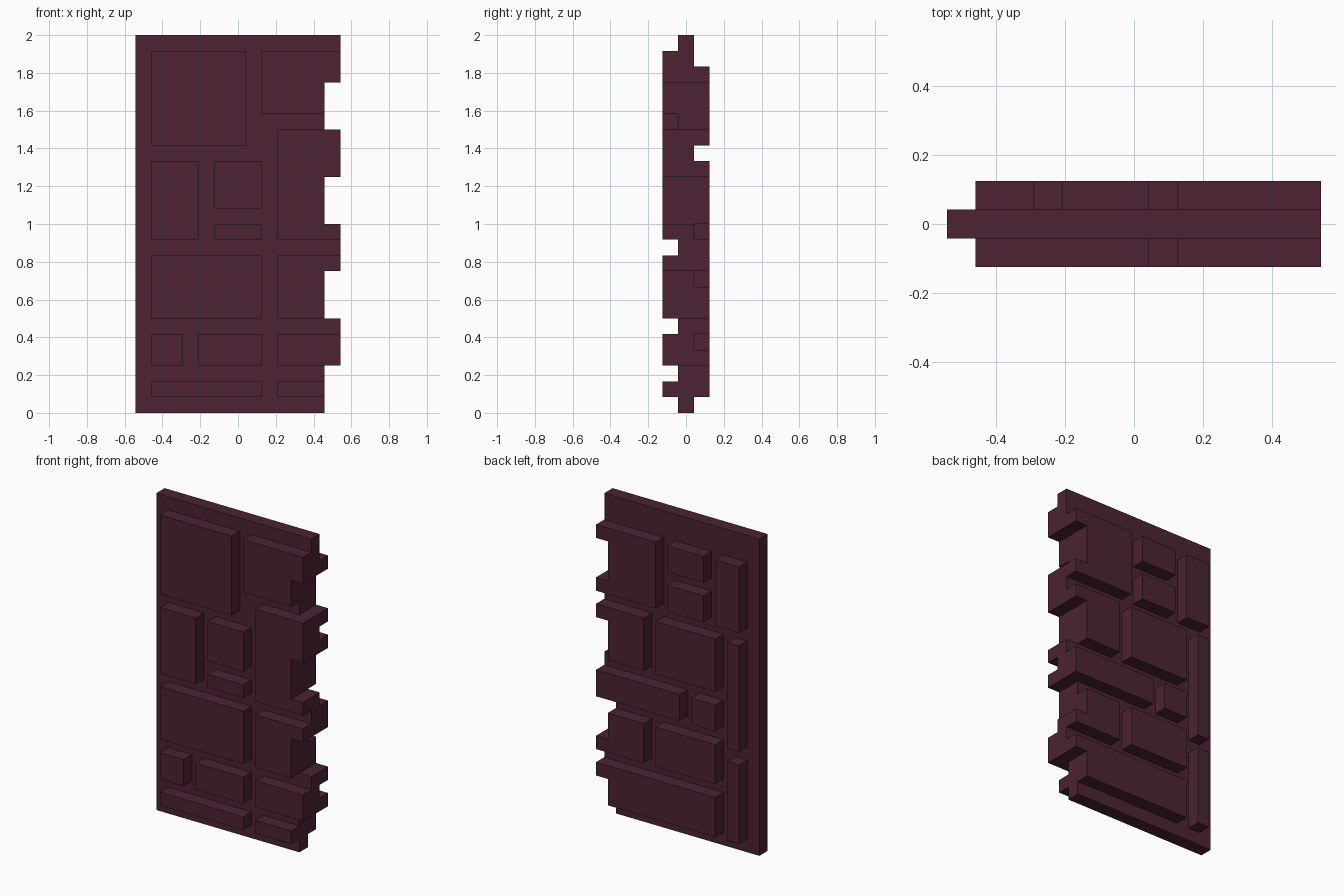
import bpy
import bmesh

cube = bpy.data.objects.get("Cube")
if cube:
    bpy.data.objects.remove(cube, do_unlink=True)

U = 1 / 24           # module of the brick grid
EDGE, NOTCH, STEP = 13, 11, 6   # toothed edge: outer x, inner x, tooth height

plum = bpy.data.materials.new("dark plum")
plum.use_nodes = True
COLOUR = (0.072, 0.0165, 0.034, 1)
plum.diffuse_color = COLOUR
bsdf = next(n for n in plum.node_tree.nodes if n.type == 'BSDF_PRINCIPLED')
bsdf.inputs["Base Color"].default_value = COLOUR
bsdf.inputs["Roughness"].default_value = 0.8


def outline(x0, x1, z0, z1):
    """Rectangle whose right side follows the teeth if it reaches the edge."""
    if x1 < EDGE:
        return [(x0, z0), (x1, z0), (x1, z1), (x0, z1)]
    levels = [z0] + [z for z in range(0, 49, STEP) if z0 < z < z1] + [z1]
    pts = [(x0, z0)]
    for low, high in zip(levels, levels[1:]):
        x = EDGE if (low // STEP) % 2 else NOTCH
        pts += [(x, low), (x, high)]
    return pts + [(x0, z1)]


def slab(name, rect, y0, y1):
    """Extrude an outline from y0 to y1."""
    bm = bmesh.new()
    face = bm.faces.new([bm.verts.new((x * U, y0 * U, z * U)) for x, z in outline(*rect)])
    result = bmesh.ops.extrude_face_region(bm, geom=[face], use_keep_orig=True)
    moved = [g for g in result["geom"] if isinstance(g, bmesh.types.BMVert)]
    bmesh.ops.translate(bm, vec=(0, (y1 - y0) * U, 0), verts=moved)
    bmesh.ops.recalc_face_normals(bm, faces=bm.faces)
    mesh = bpy.data.meshes.new(name)
    bm.to_mesh(mesh)
    bm.free()
    mesh.materials.append(plum)
    obj = bpy.data.objects.new(name, mesh)
    bpy.context.collection.objects.link(obj)


# Core panel with the toothed edge
slab("core_panel", (-13, 13, 0, 48), -1, 1)

# Raised blocks: x0, x1, z0, z1 in modules
front_blocks = [
    (-11, 1, 34, 46), (3, 13, 38, 46),
    (-11, -5, 22, 32), (-3, 3, 26, 32), (-3, 3, 22, 24), (5, 13, 22, 36),
    (-11, 3, 12, 20), (5, 13, 12, 20),
    (-11, -7, 6, 10), (-5, 3, 6, 10), (5, 13, 6, 10),
    (-11, 3, 2, 4), (5, 11, 2, 4),
]
back_blocks = [
    (3, 13, 34, 44), (-5, 1, 40, 44), (-5, 1, 34, 38), (-11, -7, 34, 44),
    (5, 13, 24, 32), (-7, 3, 24, 32), (-11, -9, 16, 32),
    (-1, 13, 18, 22), (-7, -3, 18, 22),
    (5, 13, 10, 16), (-7, 3, 10, 16),
    (-7, 13, 2, 8), (-11, -9, 2, 14),
]
for side, blocks, y0, y1 in (("front", front_blocks, -3, -1), ("back", back_blocks, 1, 3)):
    for i, rect in enumerate(blocks, 1):
        slab(f"{side}_block_{i}", rect, y0, y1)
